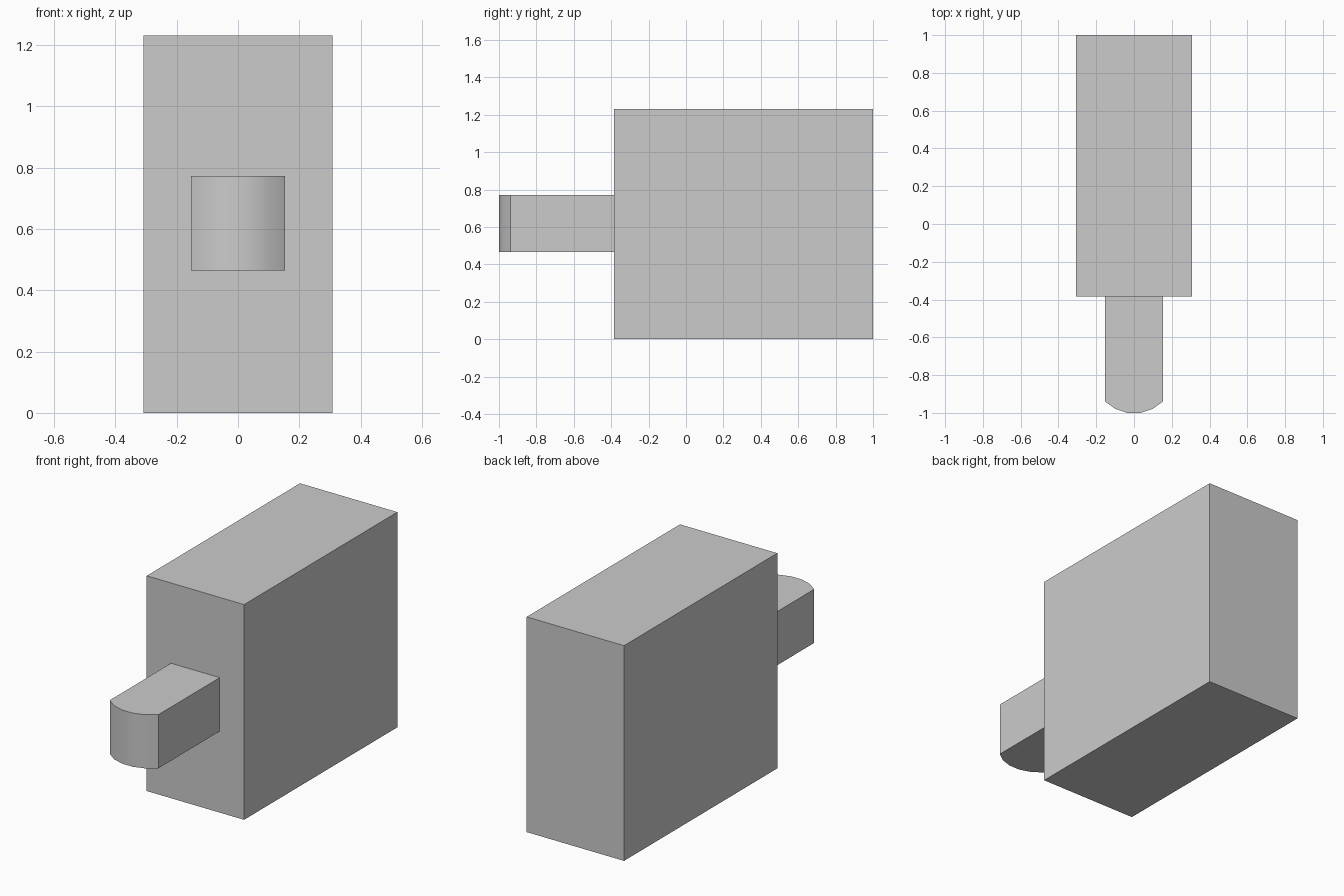
import bpy, bmesh, math

cube = bpy.data.objects.get("Cube")
if cube:
    bpy.data.objects.remove(cube, do_unlink=True)

# Single plain grey
grey = bpy.data.materials.new("light grey")
grey.use_nodes = True
colour = (0.6, 0.6, 0.6, 1)
grey.diffuse_color = colour
grey.node_tree.nodes["Principled BSDF"].inputs["Base Color"].default_value = colour


def extrude_outline(name, outline, bottom, top):
    """Upright prism from a counter-clockwise outline in x and y."""
    bm = bmesh.new()
    base = bm.faces.new([bm.verts.new((x, y, bottom)) for x, y in outline])
    new = bmesh.ops.extrude_face_region(bm, geom=[base], use_keep_orig=True)["geom"]
    verts = [v for v in new if isinstance(v, bmesh.types.BMVert)]
    bmesh.ops.translate(bm, verts=verts, vec=(0, 0, top - bottom))
    bmesh.ops.recalc_face_normals(bm, faces=bm.faces)
    mesh = bpy.data.meshes.new(name)
    bm.to_mesh(mesh)
    bm.free()
    mesh.materials.append(grey)
    obj = bpy.data.objects.new(name, mesh)
    bpy.context.collection.objects.link(obj)
    return obj


# Main block
half, front, back = 0.308, -0.385, 1.0
extrude_outline("body_block",
                [(-half, front), (half, front), (half, back), (-half, back)], 0, 1.231)

# Protruding tongue with a quarter-circle rounded nose
half, steps = 0.154, 5
radius = half * math.sqrt(2)
centre = -1 + radius * math.cos(math.pi / 4 / steps)
angles = [math.pi / 4 * (2 * i / steps - 1) for i in range(steps + 1)]
nose = [(radius * math.sin(a), centre - radius * math.cos(a)) for a in angles]
tongue = extrude_outline("front_tongue", nose + [(half, front), (-half, front)], 0.465, 0.772)

# Smooth only the nose
bpy.ops.object.select_all(action='DESELECT')
tongue.select_set(True)
bpy.context.view_layer.objects.active = tongue
bpy.ops.object.shade_smooth_by_angle(angle=math.radians(30))
